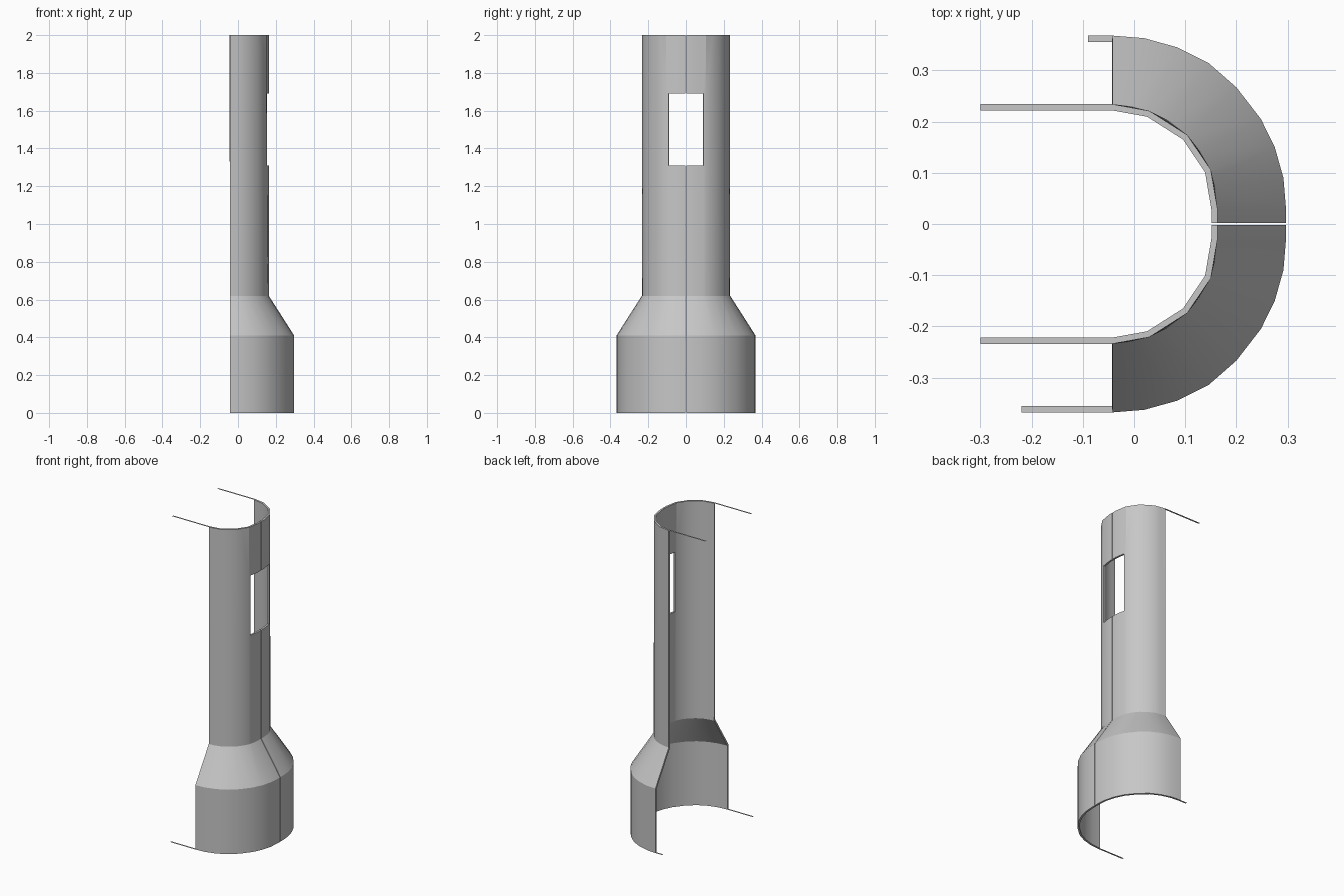
import bpy
import bmesh

if "Cube" in bpy.data.objects:
    bpy.data.objects.remove(bpy.data.objects["Cube"])

GREY = (0.57, 0.57, 0.57, 1)
grey = bpy.data.materials.new("plain grey")
grey.use_nodes = True
grey.diffuse_color = GREY
grey.node_tree.nodes["Principled BSDF"].inputs["Base Color"].default_value = GREY

WALL = 0.012
CUT_X = -0.042      # open side of the shell
NECK_Z, SHOULDER_Z, TOP_Z = 0.62, 0.41, 2.0

# Quarter outlines seen from above, from the open edge round to the seam
base_outline = [(CUT_X, .368), (.02, .363), (.085, .345), (.145, .315), (.2, .267),
                (.248, .205), (.275, .15), (.292, .09), (.297, .03), (.297, .002)]
neck_outline = [(CUT_X, .234), (-.005, .23), (.03, .221), (.068, .202), (.104, .174),
                (.129, .142), (.15, .106), (.159, .07), (.163, .03), (.163, .002)]

# The rim has half as many sides: odd points sit on the chords
rim_outline = list(neck_outline)
for i in range(1, 8, 2):
    a, b = neck_outline[i - 1], neck_outline[i + 1]
    rim_outline[i] = ((a[0] + b[0]) / 2, (a[1] + b[1]) / 2)


def add_object(name, bm):
    mesh = bpy.data.meshes.new(name)
    bm.to_mesh(mesh)
    bm.free()
    mesh.materials.append(grey)
    obj = bpy.data.objects.new(name, mesh)
    bpy.context.collection.objects.link(obj)
    return obj


def loft(bm, levels):
    """Skin the outlines, given as (z, outline) from bottom to top."""
    rows = [[bm.verts.new((x, y, z)) for x, y in line] for z, line in levels]
    for low, high in zip(rows, rows[1:]):
        for i in range(len(low) - 1):
            bm.faces.new((low[i + 1], low[i], high[i], high[i + 1]))


# Shell: base, sloping shoulder and tall tower
bm = bmesh.new()
loft(bm, [(0, base_outline), (SHOULDER_Z, base_outline),
          (NECK_Z, neck_outline), (TOP_Z, rim_outline)])

# Window opening across the seam
WINDOW_Y, WINDOW_LOW, WINDOW_HIGH = 0.0925, 1.31, 1.69
for point, normal in (((0, 0, WINDOW_LOW), (0, 0, 1)),
                      ((0, 0, WINDOW_HIGH), (0, 0, 1)),
                      ((0, WINDOW_Y, 0), (0, 1, 0))):
    tower = [f for f in bm.faces if f.calc_center_median().z > NECK_Z]
    geom = tower + list({e for f in tower for e in f.edges}) \
        + list({v for f in tower for v in f.verts})
    bmesh.ops.bisect_plane(bm, geom=geom, plane_co=point, plane_no=normal)
opening = []
for f in bm.faces:
    c = f.calc_center_median()
    if c.y < WINDOW_Y and WINDOW_LOW < c.z < WINDOW_HIGH:
        opening.append(f)
bmesh.ops.delete(bm, geom=opening, context='FACES')
shell = add_object("tower_shell", bm)

# Wall thickness, then the second half beyond the narrow seam
wall = shell.modifiers.new("wall", 'SOLIDIFY')
wall.thickness = WALL
wall.offset = -1
wall.use_even_offset = True
mirror = shell.modifiers.new("second half", 'MIRROR')
mirror.use_axis = (False, True, False)
mirror.use_mirror_merge = False
bpy.ops.object.select_all(action='DESELECT')
shell.select_set(True)
bpy.context.view_layer.objects.active = shell
for name in ("wall", "second half"):
    bpy.ops.object.modifier_apply(modifier=name)
bpy.ops.object.shade_smooth_by_angle(angle=0.4)

# Paper-thin strips running on from the open edges
strips = (("top_strip_back", -.3, .222, TOP_Z), ("top_strip_front", -.3, -.234, TOP_Z),
          ("base_strip_back", -.09, .356, 0), ("base_strip_front", -.22, -.368, 0))
for name, x, y, z in strips:
    bm = bmesh.new()
    corners = ((x, y), (CUT_X, y), (CUT_X, y + WALL), (x, y + WALL))
    bm.faces.new([bm.verts.new((cx, cy, z)) for cx, cy in corners])
    add_object(name, bm)
